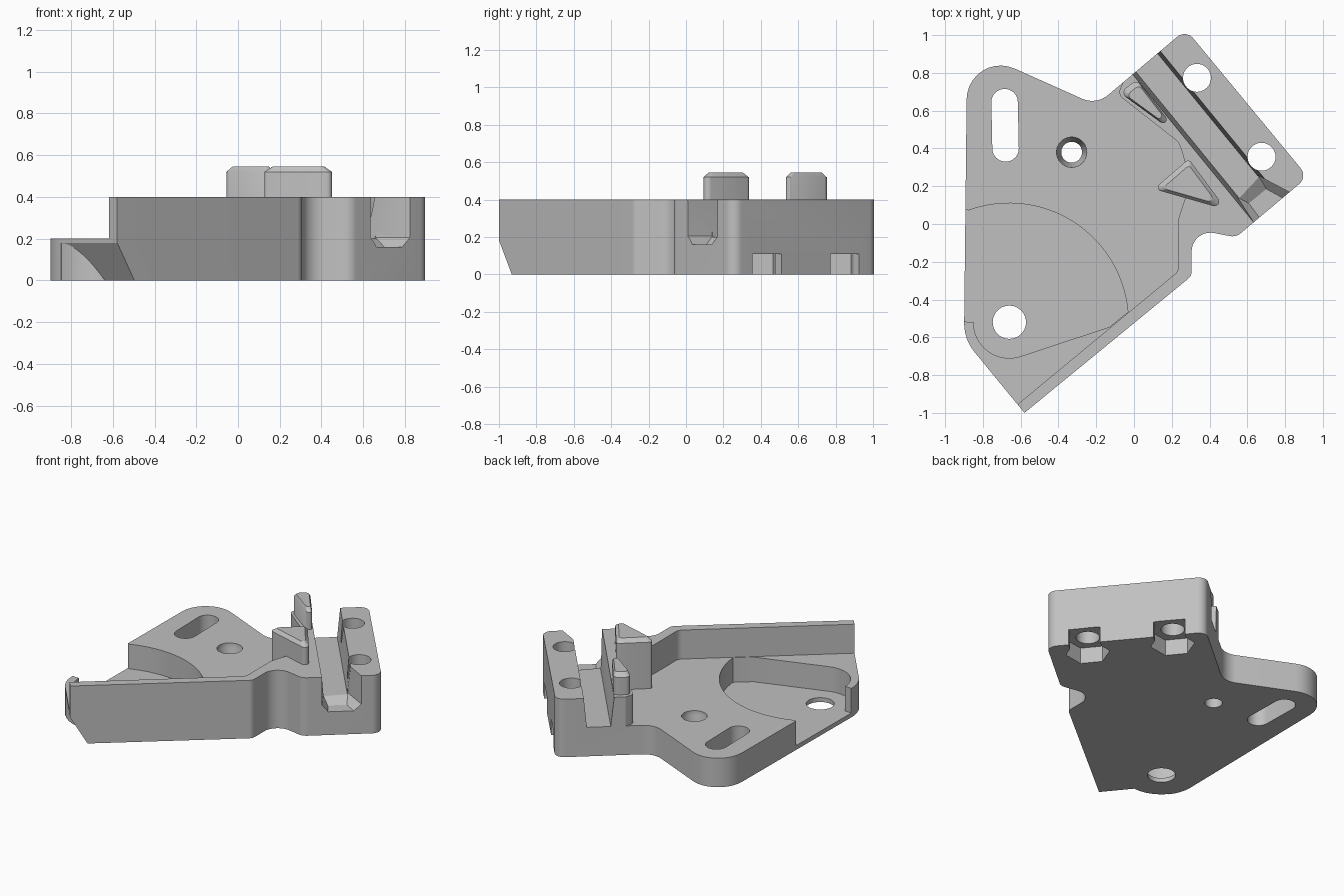
import bpy, bmesh, math
from mathutils import Vector

cube = bpy.data.objects.get("Cube")
if cube:
    bpy.data.objects.remove(cube)

grey = bpy.data.materials.new("plain grey")
grey.use_nodes = True
grey.diffuse_color = (0.53, 0.53, 0.53, 1)
grey.node_tree.nodes["Principled BSDF"].inputs["Base Color"].default_value = (0.53, 0.53, 0.53, 1)


def rounded(corners, steps=10):
    """Polygon whose corners (x, y, radius) are filleted."""
    pts, n = [], len(corners)
    for i, (x, y, r) in enumerate(corners):
        p = Vector((x, y))
        if r == 0:
            pts.append(p)
            continue
        a = (Vector(corners[i - 1][:2]) - p).normalized()
        b = (Vector(corners[(i + 1) % n][:2]) - p).normalized()
        half = a.angle(b) / 2
        center = p + (a + b).normalized() * (r / math.sin(half))
        start = p + a * (r / math.tan(half)) - center
        end = p + b * (r / math.tan(half)) - center
        sweep = math.pi - 2 * half
        for k in range(steps + 1):
            f = k / steps
            w = (start * math.sin((1 - f) * sweep) + end * math.sin(f * sweep)) / math.sin(sweep)
            pts.append(center + w)
    return pts


def arc(cx, cy, r, a0, a1, n=24):
    angles = [math.radians(a0 + (a1 - a0) * k / n) for k in range(n + 1)]
    return [Vector((cx + r * math.cos(a), cy + r * math.sin(a))) for a in angles]


def circle(cx, cy, r, n=40, turn=0):
    return arc(cx, cy, r, turn, turn + 360, n)[:-1]


def loft(name, *rings):
    """Solid through rings given as (points, z)."""
    bm = bmesh.new()
    loops = [[bm.verts.new((p[0], p[1], z)) for p in pts] for pts, z in rings]
    bm.faces.new(loops[0])
    bm.faces.new(loops[-1])
    for lo, hi in zip(loops, loops[1:]):
        for i in range(len(lo)):
            bm.faces.new((lo[i - 1], lo[i], hi[i], hi[i - 1]))
    bmesh.ops.recalc_face_normals(bm, faces=bm.faces)
    mesh = bpy.data.meshes.new(name)
    bm.to_mesh(mesh)
    bm.free()
    mesh.materials.append(grey)
    obj = bpy.data.objects.new(name, mesh)
    bpy.context.collection.objects.link(obj)
    return obj


def prism(name, pts, z0, z1):
    return loft(name, (pts, z0), (pts, z1))


def combine(target, tool, operation="DIFFERENCE"):
    """Apply a boolean, then remove the tool."""
    mod = target.modifiers.new("cut", "BOOLEAN")
    mod.object, mod.operation, mod.solver = tool, operation, "EXACT"
    tool.hide_render = True
    bpy.context.view_layer.objects.active = target
    bpy.ops.object.modifier_apply(modifier=mod.name)
    bpy.data.objects.remove(tool)


# Directions along and across the clamp block
along = Vector((0.633, -0.774))
across = Vector((0.774, 0.633))


def block(s, t):
    return along * s + across * t


# Body at full height
bracket = prism("bracket_body", rounded([
    (-0.58, -1, 0), (0.305, -0.275, 0.05), (0.305, -0.025, 0.1), (0.54, -0.07, 0.07),
    (0.92, 0.25, 0.06), (0.275, 1.03, 0.06), (-0.2, 0.63, 0.13),
    (-0.883, 0.935, 0.18), (-0.9, -0.61, 0.24)]), 0, 0.4)

# Lower the plate, leaving the side wall and the block
combine(bracket, prism("plate_pocket", rounded([
    (-0.78, -1.09, 0), (0.235, -0.25, 0.05), (0.235, 0.03, 0.1), (0.3, 0.22, 0.12),
    (0.24, 0.43, 0.1), (-0.085, 0.685, 0.04), (-0.04, 0.8, 0), (-0.3, 1.1, 0),
    (-1.1, 1.1, 0), (-1.1, -1.09, 0)]), 0.2, 0.5))

# Undercut below the free end, with the round boss kept around the pivot hole
pivot = Vector((-0.66, -0.52))
edge = Vector((0.63, -0.77)).normalized()
out = Vector((edge.y, -edge.x))


def undercut(inset):
    return [pivot + edge * s + out * t for s, t in
            ((0, 0.24 - inset), (0.8, 0.24 - inset), (0.8, 0.4), (0, 0.4))]


combine(bracket, loft("undercut", (undercut(0.118), -0.02), (undercut(0), 0.18)))
combine(bracket, prism("pivot_boss", circle(*pivot, 0.239, 64), 0, 0.18), "UNION")

# Swing recess around the pivot
recess = (arc(*pivot, 0.63, 5, 110, 40) + [Vector((-1.0, 0.1)), Vector((-1.0, -0.51))]
          + arc(*pivot, 0.19, 180, 289) + [Vector((-0.13, -0.545))])
combine(bracket, prism("recess", recess, 0.03, 0.3))

# Pivot hole, slot and countersunk hole
combine(bracket, prism("pivot_hole", circle(*pivot, 0.088), -0.1, 0.3))
slot = arc(-0.685, 0.645, 0.07, 0, 180, 16) + arc(-0.68, 0.4, 0.07, 180, 360, 16)
combine(bracket, prism("slot", slot, -0.1, 0.3))
combine(bracket, loft("countersunk_hole", (circle(-0.33, 0.38, 0.055), -0.1),
                      (circle(-0.33, 0.38, 0.055), 0.11),
                      (circle(-0.33, 0.38, 0.08), 0.17),
                      (circle(-0.33, 0.38, 0.08), 0.3)))


# Channel through the block with a flared, sunken mouth
def strip(t0, t1):
    return [block(-0.9, t0), block(0.6, t0), block(0.6, t1), block(-0.9, t1)]


combine(bracket, loft("channel", (strip(0.518, 0.668), 0.2), (strip(0.495, 0.688), 0.41)))
mouth = [block(*p) for p in ((0.24, 0.515), (0.22, 0.672), (0.5, 0.79), (0.5, 0.485))]
sill = [block(*p) for p in ((0.3, 0.54), (0.3, 0.66), (0.5, 0.74), (0.5, 0.53))]
combine(bracket, loft("mouth", (sill, 0.16), (mouth, 0.205), (mouth, 0.45)))

# Bolt holes with hexagonal nut pockets open to the outer face
for s in (-0.388, 0.152):
    c = block(s, 0.748)
    combine(bracket, prism("bolt_hole", circle(*c, 0.074), -0.1, 0.5))
    turn = math.degrees(math.atan2(along.y, along.x))
    combine(bracket, prism("nut_pocket", circle(*c, 0.14, 6, turn), -0.1, 0.11))
    window = [block(s + a, t) for a, t in ((-0.1, 0.8), (0.1, 0.8), (0.1, 1), (-0.1, 1))]
    combine(bracket, prism("nut_window", window, -0.1, 0.109))

# Two triangular posts with chamfered tops
posts = []
for name, corners in (
        ("rear_post", [(0.015, 0.765, 0.03), (0.255, 0.455, 0.02), (-0.075, 0.695, 0.03)]),
        ("front_post", [(0.29, 0.345, 0.02), (0.49, 0.075, 0.025), (0.105, 0.185, 0.02)])):
    base = rounded(corners, 6)
    mid = sum((Vector(c[:2]) for c in corners), Vector((0, 0))) / 3
    top = [mid + (p - mid) * 0.76 for p in base]
    posts.append(loft(name, (base, 0.15), (base, 0.52), (top, 0.545)))

# Smooth the curved walls and keep the edges sharp
for obj in [bracket] + posts:
    bpy.ops.object.select_all(action="DESELECT")
    obj.select_set(True)
    bpy.context.view_layer.objects.active = obj
    bpy.ops.object.shade_smooth_by_angle(angle=math.radians(25))
